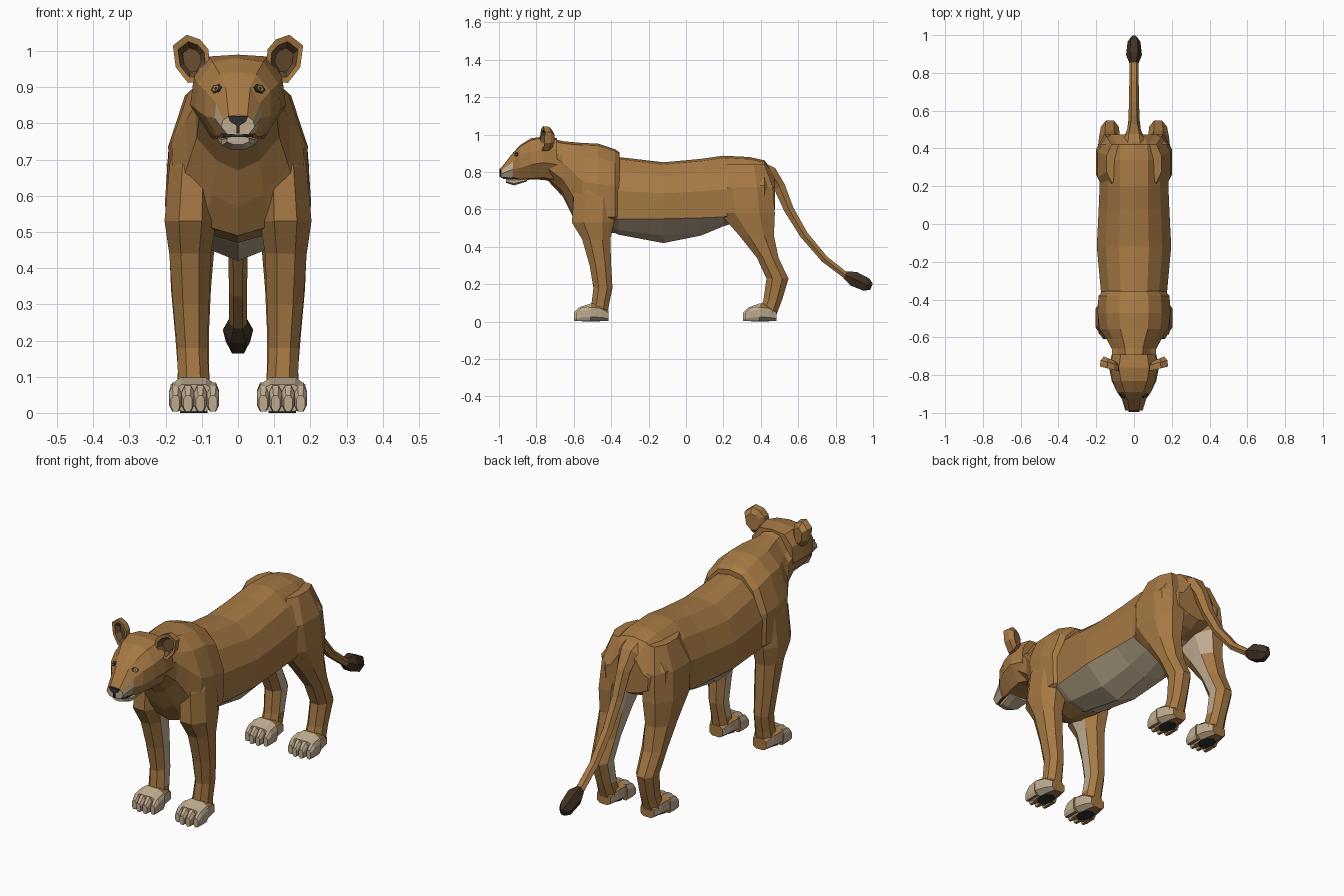
import bpy, bmesh, math
from mathutils import Vector

if "Cube" in bpy.data.objects:
    bpy.data.objects.remove(bpy.data.objects["Cube"])


def material(name, rgb):
    m = bpy.data.materials.new(name)
    m.diffuse_color = (*rgb, 1)
    m.use_nodes = True
    m.node_tree.nodes["Principled BSDF"].inputs["Base Color"].default_value = m.diffuse_color
    return m


MATS = [material("tawny fur", (.38, .19, .058)), material("cream fur", (.52, .41, .28)),
        material("dark brown tuft", (.055, .032, .018)), material("charcoal pads", (.03, .028, .028)),
        material("inner ear brown", (.15, .08, .035)), material("amber eye", (.42, .22, .05))]
FUR, CREAM, TUFT, DARK, EAR, AMBER = range(6)


def loft(bm, rings):
    """Skin a list of equal-length point rings and cap both ends."""
    vs = [[bm.verts.new(p) for p in r] for r in rings]
    n = len(vs[0])
    for a, b in zip(vs, vs[1:]):
        for i in range(n):
            bm.faces.new((a[i], a[(i + 1) % n], b[(i + 1) % n], b[i]))
    bm.faces.new(vs[0])
    bm.faces.new(vs[-1][::-1])


def finish(name, bm, rule, mirror=False):
    bmesh.ops.recalc_face_normals(bm, faces=bm.faces)
    bm.normal_update()
    for f in bm.faces:
        f.material_index = rule(f.calc_center_median(), f.normal)
    me = bpy.data.meshes.new(name)
    bm.to_mesh(me)
    bm.free()
    for m in MATS:
        me.materials.append(m)
    ob = bpy.data.objects.new(name, me)
    bpy.context.collection.objects.link(ob)
    if mirror:
        ob.modifiers.new("mirror", 'MIRROR').use_mirror_merge = False
    return ob


def symmetric(half, y):
    """Closed ring from half a section running top centre to bottom centre."""
    return [(x, y, z) for x, z in half] + [(-x, y, z) for x, z in half[-2:0:-1]]


def octagon(a0, a1, b0, b1, c=.28):
    ca, cb = (a1 - a0) * c, (b1 - b0) * c
    return [(a0 + ca, b0), (a1 - ca, b0), (a1, b0 + cb), (a1, b1 - cb),
            (a1 - ca, b1), (a0 + ca, b1), (a0, b1 - cb), (a0, b0 + cb)]


def body_ring(y, top, bottom, w, low):
    return symmetric([(0, top), (.4 * w, top - .012), (.76 * w, top - .075),
                      (w, low + (top - low) * .45), (.97 * w, low),
                      (.5 * w, bottom + (low - bottom) * .3), (0, bottom)], y)


# Trunk with pale belly
bm = bmesh.new()
loft(bm, [body_ring(*s) for s in (
    (-.42, .885, .49, .165, .55), (-.36, .88, .465, .175, .55), (-.12, .852, .42, .197, .55),
    (.08, .870, .46, .187, .555), (.20, .887, .51, .182, .56), (.34, .88, .55, .185, .60),
    (.42, .862, .57, .18, .62), (.475, .79, .60, .12, .64))])
finish("trunk", bm, lambda c, n: CREAM if c.z < .555 else FUR)

# Shoulders, chest and neck
bm = bmesh.new()
loft(bm, [body_ring(*s) for s in (
    (-.355, .905, .49, .165, .56), (-.38, .922, .475, .188, .56), (-.47, .952, .47, .193, .56),
    (-.555, .955, .49, .183, .58), (-.61, .96, .57, .145, .68), (-.66, .965, .67, .118, .76),
    (-.74, .985, .755, .11, .82))])
finish("shoulders_and_neck", bm, lambda c, n: FUR)


# Legs: height, front y, back y, inner x, outer x
def leg(name, rows):
    bm = bmesh.new()
    loft(bm, [[(x, y, z) for x, y in octagon(x0, x1, y0, y1)] for z, y0, y1, x0, x1 in rows])
    finish(name, bm, lambda c, n: CREAM if n.x < -.85 and .1 < c.z < .57 else FUR, True)


leg("front_leg", ((.80, -.53, -.40, .08, .165), (.68, -.60, -.38, .06, .19),
                  (.53, -.61, -.385, .06, .203), (.44, -.555, -.405, .075, .19),
                  (.30, -.515, -.40, .08, .18), (.18, -.495, -.393, .085, .168),
                  (.10, -.505, -.41, .08, .166), (.04, -.52, -.42, .075, .17)))
leg("hind_leg", ((.84, .22, .42, .05, .145), (.72, .16, .465, .03, .193),
                 (.58, .18, .475, .045, .202), (.46, .285, .47, .065, .19),
                 (.34, .38, .495, .075, .185), (.23, .43, .548, .08, .175),
                 (.12, .415, .515, .08, .166), (.04, .39, .485, .075, .17)))


# Paws with four toes and dark soles
def paw(name, front, back):
    mid = (front + back) / 2
    bm = bmesh.new()
    loft(bm, [[(x, y, z) for x, z in octagon(x0, x1, .004, h, .22)] for y, x0, x1, h in (
        (back, .085, .16, .06), (back - .04, .07, .175, .09),
        (mid, .06, .187, .098), (front + .035, .062, .182, .078))])
    for i in range(4):
        x = .0695 + i * .0345
        f = front + (.014 if i in (0, 3) else 0)
        loft(bm, [[(px, y, pz) for px, pz in octagon(x - w, x + w, .004, h, .25)] for y, w, h in (
            (f + .075, .0165, .084), (f + .025, .0175, .074), (f, .012, .048))])

    def rule(c, n):
        if n.z < -.9:
            return FUR
        return CREAM if c.y < mid - .01 or (c.z < .06 and n.y < .8) else FUR
    finish(name, bm, rule, True)
    bm = bmesh.new()
    loft(bm, [[(.122 + .038 * math.cos(a), mid + .048 * math.sin(a), z)
               for a in (k * math.pi / 4 for k in range(8))] for z in (0, .005)])
    finish(name + "_pad", bm, lambda c, n: DARK, True)


paw("front_paw", -.60, -.415)
paw("hind_paw", .305, .485)

# Head
HEAD = ((-.69, ((0, .982), (.07, .975), (.112, .92), (.118, .84), (.07, .755), (0, .74))),
        (-.76, ((0, .99), (.08, .985), (.122, .93), (.132, .85), (.08, .77), (0, .758))),
        (-.83, ((0, .98), (.07, .97), (.112, .91), (.118, .84), (.07, .765), (0, .76))),
        (-.89, ((0, .942), (.05, .935), (.09, .89), (.09, .82), (.055, .762), (0, .75))),
        (-.925, ((0, .902), (.034, .90), (.06, .855), (.065, .815), (.046, .772), (0, .768))),
        (-.988, ((0, .823), (.026, .82), (.042, .808), (.046, .79), (.03, .77), (0, .768))))
bm = bmesh.new()
loft(bm, [symmetric(list(h), y) for y, h in HEAD])
finish("head", bm, lambda c, n: CREAM if c.y < -.94 and c.z < .822 and abs(c.x) > .032
       or c.y < -.98 else FUR)

# Lower jaw and mouth line
bm = bmesh.new()
loft(bm, [[(x, y, z) for x, z in octagon(-w, w, b, .766)] for y, w, b in (
    (-.85, .055, .75), (-.92, .045, .728), (-.962, .03, .742))])
finish("lower_jaw", bm, lambda c, n: CREAM)
bm = bmesh.new()
loft(bm, [[(x, y, z) for x, y in octagon(-.042, .042, -.978, -.88)] for z in (.762, .77)])
finish("mouth_line", bm, lambda c, n: DARK)

# Nose and lip crease
bm = bmesh.new()
loft(bm, [[(x, y, z) for x, z in ((-.028, .82), (.028, .82), (.022, .805), (.004, .794),
                                  (.004, .772), (-.004, .772), (-.004, .794), (-.022, .805))]
          for y in (-.982, -.996)])
finish("nose", bm, lambda c, n: DARK)

# Eyes laid flush on the sloping face panels
a, b = (Vector((x, HEAD[3][0], z)) for x, z in HEAD[3][1][1:3])
c, d = (Vector((x, HEAD[4][0], z)) for x, z in HEAD[4][1][1:3])
centre = (a + b + c + d) / 4
normal = (d - a).cross(b - c).normalized()
if normal.y > 0:
    normal.negate()
across = Vector((1, 0, 0))
across = (across - normal * across.dot(normal)).normalized()
upward = normal.cross(across)
if upward.z < 0:
    upward.negate()
for name, rx, rz, lift, colour in (("eye_rim", .019, .013, .004, DARK),
                                   ("eye_iris", .010, .009, .006, AMBER),
                                   ("eye_pupil", .004, .004, .008, DARK)):
    bm = bmesh.new()
    loft(bm, [[centre + across * rx * math.cos(t) + upward * rz * math.sin(t) + normal * h
               for t in (k * math.pi / 3 for k in range(6))] for h in (lift - .005, lift)])
    finish(name, bm, lambda c, n: colour, True)

# Cupped ears
bm = bmesh.new()
outline = ((.078, .965), (.082, 1.005), (.105, 1.032), (.142, 1.045),
           (.180, 1.015), (.172, .955), (.138, .912), (.105, .915))
rings = []
for y, s in ((-.715, .62), (-.735, .95), (-.768, 1.0), (-.766, .74), (-.738, .5)):
    rings.append([(.126 + (x - .126) * s, y + (x - .126) * .25, .972 + (z - .972) * s)
                  for x, z in outline])
loft(bm, rings)
finish("ear", bm, lambda c, n: FUR, True)
ear = bpy.data.objects["ear"].data
for i, f in enumerate(ear.polygons):
    if 24 <= i < 32 or i == len(ear.polygons) - 1:
        f.material_index = EAR


# Tail and tuft: y, z, half width, half depth along a curve
def tube(name, rows, colour):
    bm, rings = bmesh.new(), []
    for i, (y, z, w, h) in enumerate(rows):
        p, q = rows[max(i - 1, 0)], rows[min(i + 1, len(rows) - 1)]
        t = Vector((q[0] - p[0], q[1] - p[1])).normalized()
        rings.append([(w * math.cos(k * math.pi / 3), y - t.y * h * math.sin(k * math.pi / 3),
                       z + t.x * h * math.sin(k * math.pi / 3)) for k in range(6)])
    loft(bm, rings)
    finish(name, bm, lambda c, n: colour)


tube("tail", ((.39, .835, .07, .03), (.455, .80, .055, .035), (.50, .72, .036, .036),
              (.55, .60, .03, .03), (.63, .465, .027, .025), (.74, .335, .025, .022),
              (.87, .235, .025, .02)), FUR)
tube("tail_tuft", ((.85, .25, .024, .022), (.895, .23, .042, .046),
                   (.965, .198, .034, .042), (.992, .187, .014, .02)), TUFT)
